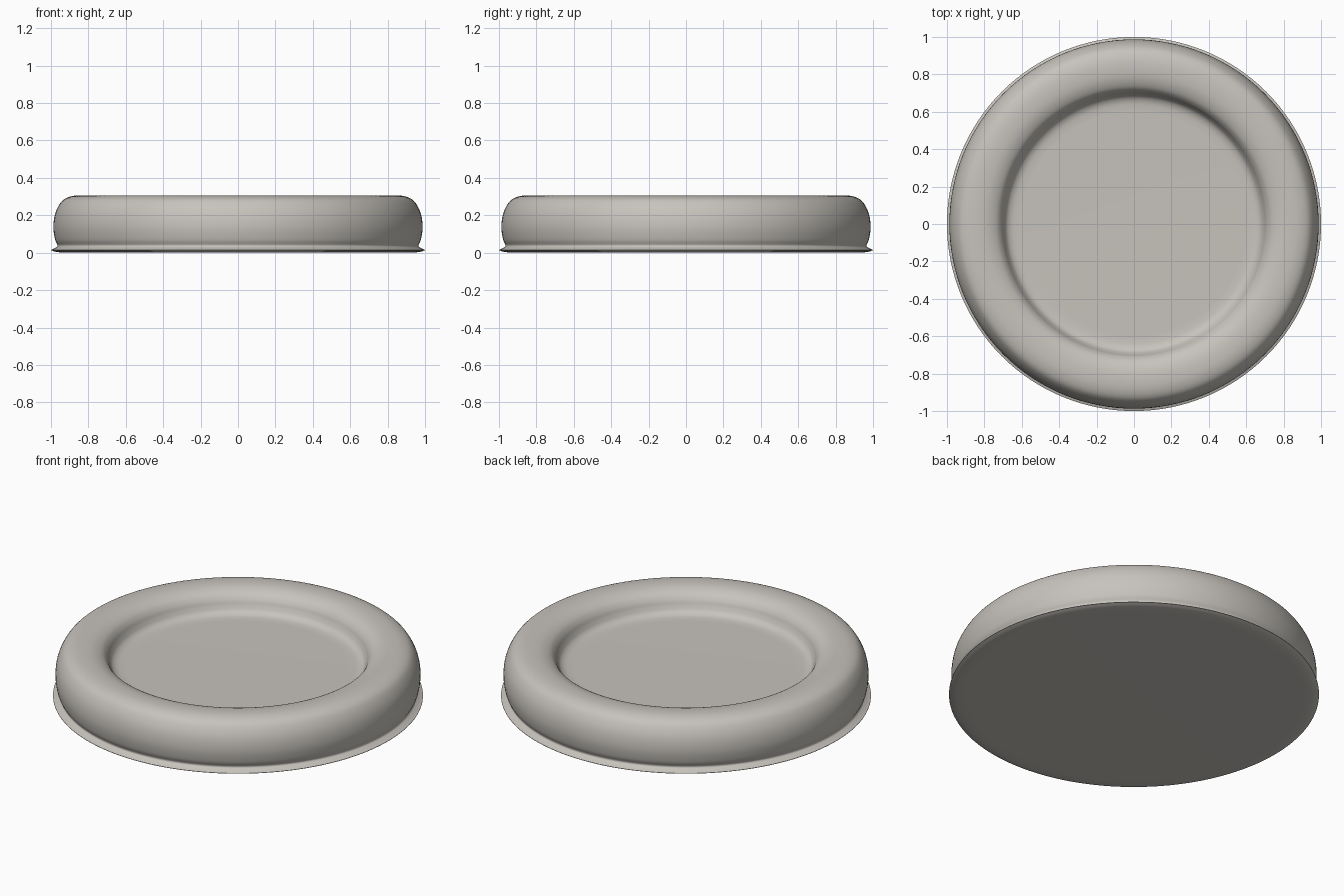
import bpy, bmesh, math
from mathutils import Vector

if "Cube" in bpy.data.objects:
    bpy.data.objects.remove(bpy.data.objects["Cube"])

SEGMENTS = 128


def smooth_path(points, steps=5):
    """Catmull-Rom curve through (radius, height) points."""
    p = [Vector(q) for q in points]
    p = [2 * p[0] - p[1]] + p + [2 * p[-1] - p[-2]]
    out = []
    for i in range(1, len(p) - 2):
        a, b, c, d = p[i - 1:i + 3]
        for k in range(steps):
            t = k / steps
            out.append(0.5 * (2 * b + (c - a) * t + (2 * a - 5 * b + 4 * c - d) * t ** 2
                              + (3 * b - a - 3 * c + d) * t ** 3))
    return out + [p[-2]]


def lathe(name, profile, material):
    """Spin a profile around z, closing both ends with flat discs."""
    bm = bmesh.new()
    rings = []
    for r, z in profile:
        rings.append([bm.verts.new((r * math.cos(2 * math.pi * i / SEGMENTS),
                                    r * math.sin(2 * math.pi * i / SEGMENTS), z))
                      for i in range(SEGMENTS)])
    for lo, hi in zip(rings, rings[1:]):
        for i in range(SEGMENTS):
            j = (i + 1) % SEGMENTS
            bm.faces.new((lo[i], lo[j], hi[j], hi[i]))
    bm.faces.new(rings[0][::-1])
    bm.faces.new(rings[-1])
    bmesh.ops.recalc_face_normals(bm, faces=bm.faces)
    mesh = bpy.data.meshes.new(name)
    bm.to_mesh(mesh)
    bm.free()
    mesh.materials.append(material)
    obj = bpy.data.objects.new(name, mesh)
    bpy.context.collection.objects.link(obj)
    bpy.context.view_layer.objects.active = obj
    obj.select_set(True)
    bpy.ops.object.shade_smooth_by_angle(angle=math.radians(50))
    return obj


grey = bpy.data.materials.new("warm_grey")
grey.diffuse_color = (0.57, 0.545, 0.505, 1)
grey.use_nodes = True
grey.node_tree.nodes["Principled BSDF"].inputs["Base Color"].default_value = grey.diffuse_color

# Underside, rounding up to the thin flange edge
underside = smooth_path([(0.90, 0.0), (0.94, 0.001), (0.975, 0.005), (1.0, 0.013)])

# Flange, pinched waist, bulging side, rounded rim, inner wall and recess floor
upper = smooth_path([
    (1.0, 0.015), (0.98, 0.024), (0.965, 0.038), (0.978, 0.07), (0.987, 0.13),
    (0.982, 0.19), (0.965, 0.24), (0.935, 0.282), (0.89, 0.302), (0.835, 0.307),
    (0.78, 0.301), (0.735, 0.282), (0.71, 0.255), (0.696, 0.225), (0.68, 0.20),
    (0.655, 0.186), (0.62, 0.181), (0.58, 0.18)])

lathe("round_tray", underside + upper, grey)
